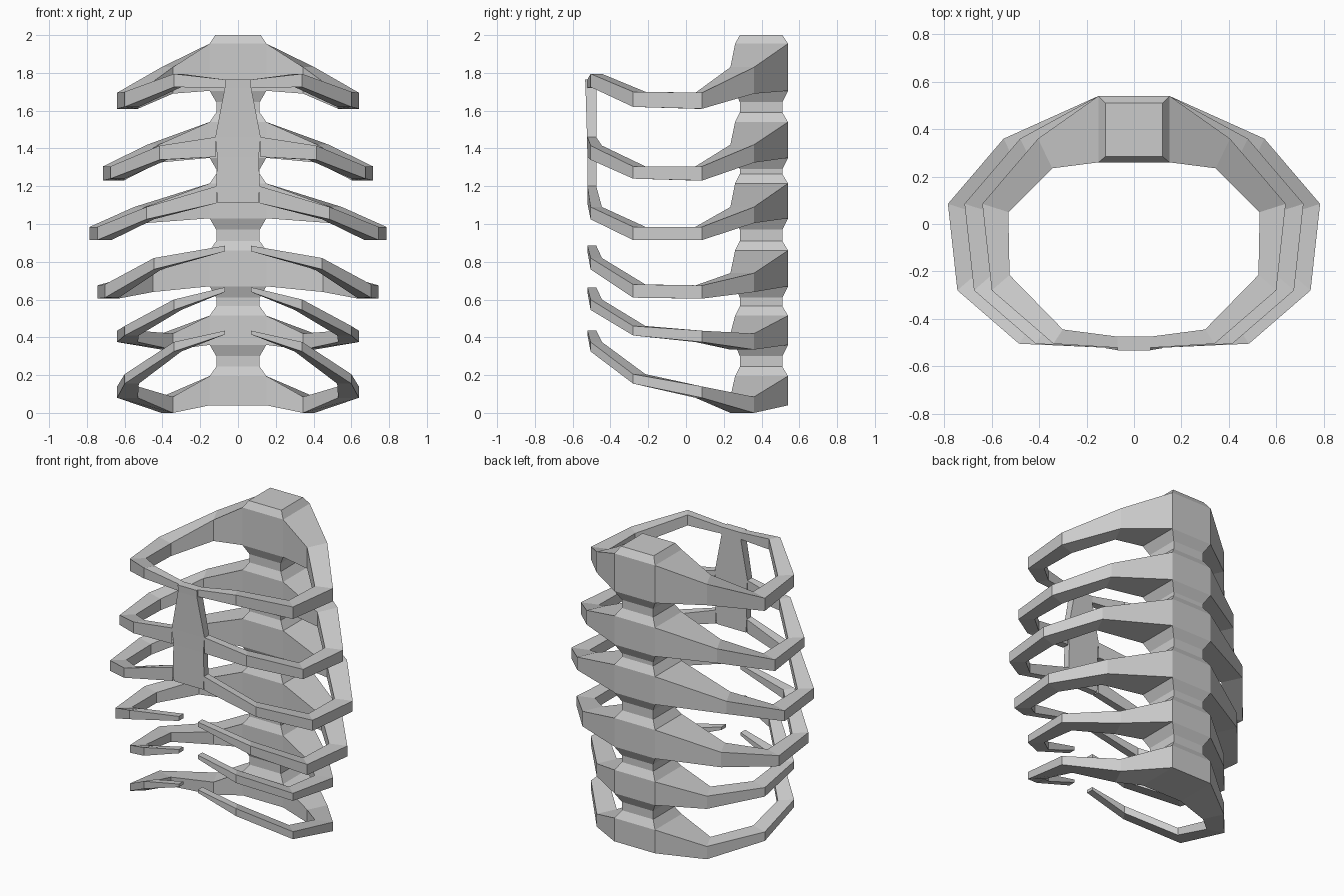
import bpy, bmesh

if "Cube" in bpy.data.objects:
    bpy.data.objects.remove(bpy.data.objects["Cube"])


def loft(name, sections, cap_start=True, cap_end=True, mirror=False):
    """Skin a chain of four-point sections."""
    bm = bmesh.new()
    rings = [[bm.verts.new(p) for p in s] for s in sections]
    for a, b in zip(rings, rings[1:]):
        for i in range(4):
            j = (i + 1) % 4
            bm.faces.new((a[i], a[j], b[j], b[i]))
    if cap_start:
        bm.faces.new(rings[0][::-1])
    if cap_end:
        bm.faces.new(rings[-1])
    bmesh.ops.recalc_face_normals(bm, faces=bm.faces)
    if not (cap_start and cap_end):
        # open tubes: make sure the first side points away from the tube axis
        bm.faces.ensure_lookup_table()
        f = bm.faces[0]
        axis = sum((v.co for r in rings[:2] for v in r), f.verts[0].co * 0) / 8
        if f.normal.dot(f.calc_center_median() - axis) < 0:
            bmesh.ops.reverse_faces(bm, faces=bm.faces)
    me = bpy.data.meshes.new(name)
    bm.to_mesh(me)
    bm.free()
    ob = bpy.data.objects.new(name, me)
    bpy.context.collection.objects.link(ob)
    if mirror:
        ob.modifiers.new("mirror", 'MIRROR').use_axis[0] = True
    return ob


def rect(hw, y0, y1, z):
    return [(-hw, y0, z), (hw, y0, z), (hw, y1, z), (-hw, y1, z)]


# Plan of the narrowest rib: outer x, outer y, inner x, inner y
PLAN = [(.405, .36, .345, .235), (.64, .085, .53, .05),
        (.60, -.28, .525, -.215), (.34, -.505, .30, -.445)]

# Each rib: widening, front end x, then (top, bottom) z from spine to front
RIBS = [
    (0, .07, [(1.955, 1.705), (1.83, 1.69), (1.695, 1.61), (1.70, 1.62), (1.795, 1.725), (1.765, 1.72)]),
    (.075, .12, [(1.54, 1.35), (1.42, 1.325), (1.305, 1.23), (1.305, 1.24), (1.415, 1.34), (1.46, 1.355)]),
    (.145, .115, [(1.215, 1.03), (1.09, 1.005), (.985, .915), (.985, .915), (1.09, 1.025), (1.20, 1.11)]),
    (.105, .07, [(.86, .67), (.74, .64), (.675, .605), (.68, .61), (.82, .76), (.885, .855)]),
    (0, .07, [(.515, .36), (.42, .335), (.435, .375), (.46, .41), (.60, .545), (.665, .64)]),
    (0, .07, [(.195, .04), (.085, 0), (.14, .08), (.205, .155), (.375, .325), (.435, .415)]),
]

# Ribs, mirrored; the lower three float free at the front
for n, (wide, end_x, zs) in enumerate(RIBS):
    path = [(.15, .54, .15, .26)]
    path += [(ox + wide, oy, ix + wide, iy) for ox, oy, ix, iy in PLAN]
    path += [(end_x, -.522, end_x, -.475)]
    sections = [[(ox, oy, t), (ix, iy, t), (ix, iy, b), (ox, oy, b)]
                for (ox, oy, ix, iy), (t, b) in zip(path, zs)]
    loft(f"rib_pair_{n + 1}", sections, False, n > 2, True)

# Spine: wide vertebra blocks at the ribs with narrow necks between
spine = [rect(.12, .285, .51, 2.0)]
for n, (_, _, zs) in enumerate(RIBS):
    top, bottom = zs[0]
    spine += [rect(.15, .26, .54, top), rect(.15, .26, .54, bottom)]
    if n < 5:
        below = RIBS[n + 1][2][0][0]
        spine += [rect(.115, .285, .51, bottom - .06), rect(.115, .285, .51, below + .05)]
loft("spine", spine)

# Sternum plate joining the upper three rib pairs
loft("sternum", [rect(hw, y, -.475, z) for hw, y, z in
                 [(.07, -.534, 1.765), (.07, -.532, 1.72), (.12, -.524, 1.46),
                  (.11, -.522, 1.355), (.115, -.521, 1.20), (.108, -.52, 1.11)]])
